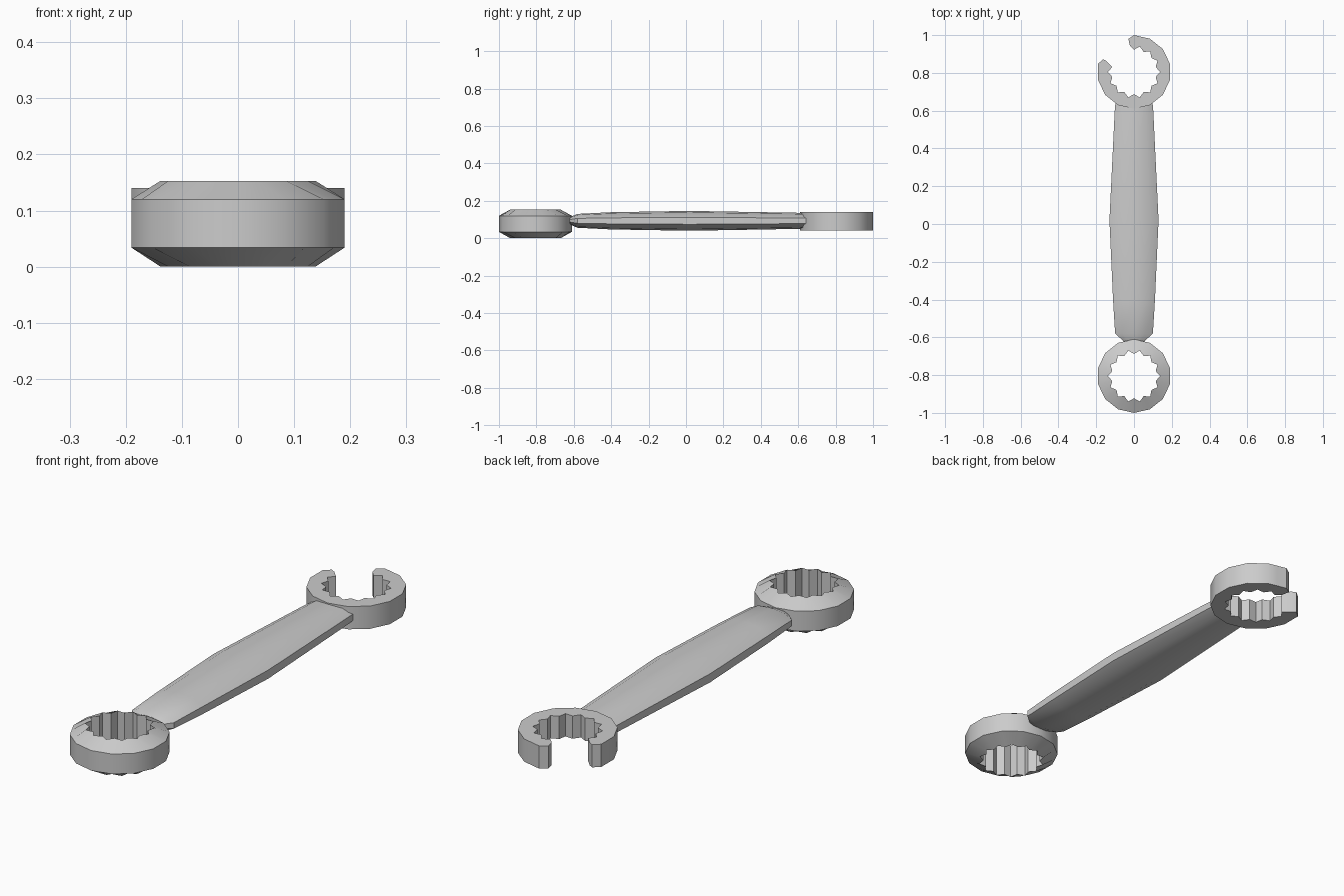
import bpy
import math

if "Cube" in bpy.data.objects:
    bpy.data.objects.remove(bpy.data.objects["Cube"])

N = 14                      # sides of each head, also number of teeth
R_OUT, R_VALLEY, R_TOOTH = 0.195, 0.138, 0.118


def make_object(name, verts, faces):
    mesh = bpy.data.meshes.new(name)
    mesh.from_pydata(verts, [], faces)
    obj = bpy.data.objects.new(name, mesh)
    bpy.context.collection.objects.link(obj)
    bpy.ops.object.select_all(action='DESELECT')
    obj.select_set(True)
    bpy.context.view_layer.objects.active = obj
    bpy.ops.object.mode_set(mode='EDIT')
    bpy.ops.mesh.select_all(action='SELECT')
    bpy.ops.mesh.normals_make_consistent(inside=False)
    bpy.ops.object.mode_set(mode='OBJECT')
    bpy.ops.object.shade_smooth_by_angle(angle=math.radians(38))
    return obj


def loft(sections, closed):
    """Skin a row of equal-length cross-sections."""
    n, m = len(sections), len(sections[0])
    verts = [p for s in sections for p in s]
    faces = []
    for i in range(n if closed else n - 1):
        k = (i + 1) % n
        for j in range(m):
            l = (j + 1) % m
            faces.append((i * m + j, i * m + l, k * m + l, k * m + j))
    if not closed:
        faces += [tuple(range(m)), tuple(range((n - 1) * m, n * m))]
    return verts, faces


def slab(inner, outer, z):
    """Head cross-section; z = inner bottom, inner top, outer top, outer bottom."""
    return [(*inner, z[0]), (*inner, z[1]), (*outer, z[2]), (*outer, z[3])]


def head_column(j, cy, z):
    a = math.radians(-90) + math.pi * j / N
    ri = R_VALLEY if j % 2 else R_TOOTH
    ro = R_OUT * math.cos(math.pi / N) if j % 2 else R_OUT
    c, s = math.cos(a), math.sin(a)
    return slab((ri * c, cy + ri * s), (ro * c, cy + ro * s), z)


# closed ring head with chamfered rims
ring_z = (0.0, 0.153, 0.120, 0.034)
make_object("ring_head", *loft([head_column(j, -0.805, ring_z) for j in range(2 * N)], True))

# open head: flat toothed ring with a gap and tapered tips
open_z = (0.042, 0.140, 0.140, 0.042)
cols = [slab((-0.145, 0.862), (-0.163, 0.872), open_z)]
cols += [head_column(j, 0.805, open_z) for j in range(20, 2 * N + 15)]
cols.append(slab((-0.022, 0.945), (-0.030, 0.980), open_z))
make_object("open_head", *loft(cols, False))

# handle: flattened rounded bar, widest in the middle
profile = [(-1, 0.35), (-0.62, 0.85), (0, 1), (0.62, 0.85), (1, 0.35),
           (1, -0.35), (0.62, -0.85), (0, -1), (-0.62, -0.85), (-1, -0.35)]
stations = [(-0.625, 0.05, 0.018), (-0.58, 0.10, 0.037), (-0.40, 0.111, 0.046),
            (0.02, 0.13, 0.053), (0.60, 0.102, 0.043), (0.645, 0.098, 0.040)]
bar = [[(u * w, y, 0.093 + v * h) for u, v in profile] for y, w, h in stations]
make_object("handle", *loft(bar, False))
